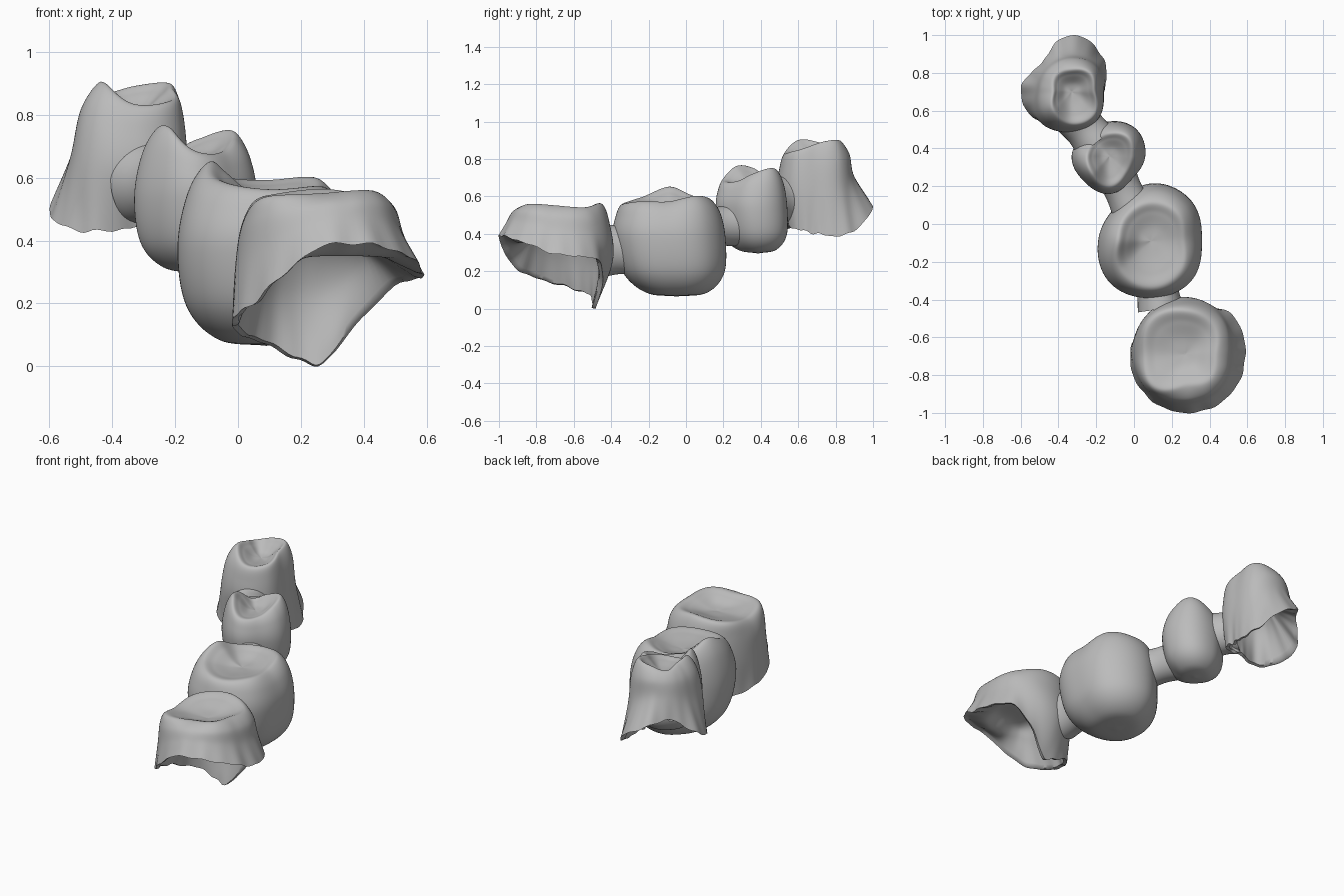
import bpy
import bmesh
import math
from mathutils import Vector

if "Cube" in bpy.data.objects:
    bpy.data.objects.remove(bpy.data.objects["Cube"], do_unlink=True)

SIDES = 96
UP = Vector((0, 0, 1))

stone = bpy.data.materials.new("matte grey")
stone.use_nodes = True
grey = (0.5, 0.5, 0.5, 1)
stone.diffuse_color = grey
stone.node_tree.nodes["Principled BSDF"].inputs["Base Color"].default_value = grey


def spline(a, b, c, d, t):
    """Catmull-Rom value between b and c."""
    return b + 0.5 * t * (c - a + t * (2 * a - 5 * b + 4 * c - d + t * (3 * (b - c) + d - a)))


def around(values, i):
    """Smooth periodic reading of a few values spaced evenly round a tooth."""
    n = len(values)
    pos = i / SIDES * n
    k = int(pos)
    return spline(*(values[(k + j) % n] for j in (-1, 0, 1, 2)), pos - k)


def along(points, steps):
    """Smooth open path through a few control points."""
    ends = [2 * points[0] - points[1]] + points + [2 * points[-1] - points[-2]]
    path = [spline(*ends[k:k + 4], s / steps)
            for k in range(len(points) - 1) for s in range(steps)]
    return path + [points[-1]]


def skin(name, profiles):
    """Join neighbouring profiles into one smooth surface."""
    bm = bmesh.new()
    columns = [[bm.verts.new(p) for p in profile] for profile in profiles]
    for i, col in enumerate(columns):
        nxt = columns[(i + 1) % len(columns)]
        for j in range(len(col) - 1):
            bm.faces.new((col[j], nxt[j], nxt[j + 1], col[j + 1]))
    bmesh.ops.remove_doubles(bm, verts=bm.verts, dist=0.0002)
    bmesh.ops.recalc_face_normals(bm, faces=bm.faces)
    mesh = bpy.data.meshes.new(name)
    bm.to_mesh(mesh)
    bm.free()
    mesh.materials.append(stone)
    obj = bpy.data.objects.new(name, mesh)
    bpy.context.collection.objects.link(obj)
    bpy.ops.object.select_all(action="DESELECT")
    obj.select_set(True)
    bpy.context.view_layer.objects.active = obj
    bpy.ops.object.shade_smooth_by_angle(angle=math.radians(50))
    return obj


def tooth(name, centre, belly, table, table_z, fossa, belly_z=None,
          base=None, lean=0, rim=None, rim_z=None):
    """Radii and heights (hundredths) run anticlockwise from +x.
    A rim gives a hollow crown, a base height gives a solid rounded tooth."""
    cx, cy = centre
    profiles = []
    for i in range(SIDES):
        ang = math.tau * i / SIDES

        def at(radius, z, shift=0):
            return Vector((cx + radius * math.cos(ang),
                           cy + radius * math.sin(ang) + shift, z)) / 100

        rb, rt, zt = (around(v, i) for v in (belly, table, table_z))
        ripple = math.sin(ang * 11) + math.sin(ang * 17 + 1)
        if rim:
            rr = around(rim, i) + 0.2 * ripple
            zr = around(rim_z, i) + 0.35 * ripple
            zb = zr + (zt - zr) * 0.46
        else:
            zb = belly_z
        # Shoulder, ridge, slope and central hollow of the biting surface
        rise = zt - fossa
        crest = [at(rb + (rt - rb) * 0.38, zb + (zt - zb) * 0.66), at(rt * 0.96, zt),
                 at(rt * 0.68, fossa + rise * 0.7),
                 at(rt * 0.34, fossa + rise * 0.2), at(0, fossa)]
        if rim:
            outer = along([at(rr, zr), at(rb, zb)] + crest, 8)
            # Thick walls round a tapered socket, thinning to the margin
            roof = fossa - 9
            inner = along([at(0, roof), at(rt * 0.6, roof - 1),
                           at(rb - 7, min(zb - 2, roof - 6)), at(rr - 2, zr + 0.5)], 8)
            profiles.append(inner + outer)
        else:
            dome = [at(0, base, lean), at(rb * 0.54, base + 2, lean),
                    at(rb * 0.9, base + (zb - base) * 0.4, lean * 0.6), at(rb, zb)]
            profiles.append(along(dome + crest, 8))
    return skin(name, profiles)


def connector(name, start, end, wide, tall):
    """Waisted oval bar between two teeth."""
    start, end = Vector(start) / 100, Vector(end) / 100
    side = (end - start).cross(UP).normalized()
    profiles = []
    for i in range(SIDES // 2):
        ang = 2 * math.tau * i / SIDES
        spoke = (side * wide * math.cos(ang) + UP * tall * math.sin(ang)) / 100
        profiles.append(along([start + spoke * 1.1, (start + end) / 2 + spoke,
                               end + spoke * 1.1], 8))
    return skin(name, profiles)


# Hollow crown at the front end
tooth("front_molar_crown", (27, -69),
      rim=[32, 32, 21, 26, 29, 30, 31, 32],
      rim_z=[29, 25, 1, 7, 13, 21, 38, 37],
      belly=[26, 29, 30, 29, 28, 28, 27, 27],
      table=[18, 23, 25, 27, 23, 25, 18, 20],
      table_z=[55, 54, 56, 54, 51, 54, 55, 56], fossa=50)

# Solid teeth in the middle
tooth("middle_molar", (9, -9), base=6.5, belly_z=38, lean=4,
      belly=[27, 30, 30, 26, 28, 31, 30, 30],
      table=[19, 22, 22, 20, 19, 24, 26, 24],
      table_z=[57, 60, 59, 60, 65, 59, 56, 57], fossa=54)
tooth("premolar", (-13, 36), base=29.5, belly_z=54, lean=2.5,
      belly=[19, 20, 18, 17, 20, 19, 20, 17],
      table=[13, 15, 13, 12, 13, 14, 17, 13],
      table_z=[72, 75, 72, 69, 75, 76, 68, 68], fossa=66.5)

# Hollow crown at the back end
tooth("back_crown", (-33, 70),
      rim=[17, 24, 30, 22, 27, 23, 15, 18],
      rim_z=[40, 40, 55, 61, 49, 43, 44, 43],
      belly=[17, 20, 20, 19, 20, 23, 21, 20],
      table=[13, 15, 13, 13, 11, 15, 18, 18],
      table_z=[88, 90, 89, 87, 89, 90, 83, 84], fossa=81)

# Bars joining the teeth
connector("front_connector", (14, -45, 31), (11, -25, 32), 11, 13)
connector("middle_connector", (-1, 8, 43), (-10, 27, 45), 10, 10.5)
connector("back_connector", (-20, 43, 57), (-31, 57, 59), 11, 12.5)
